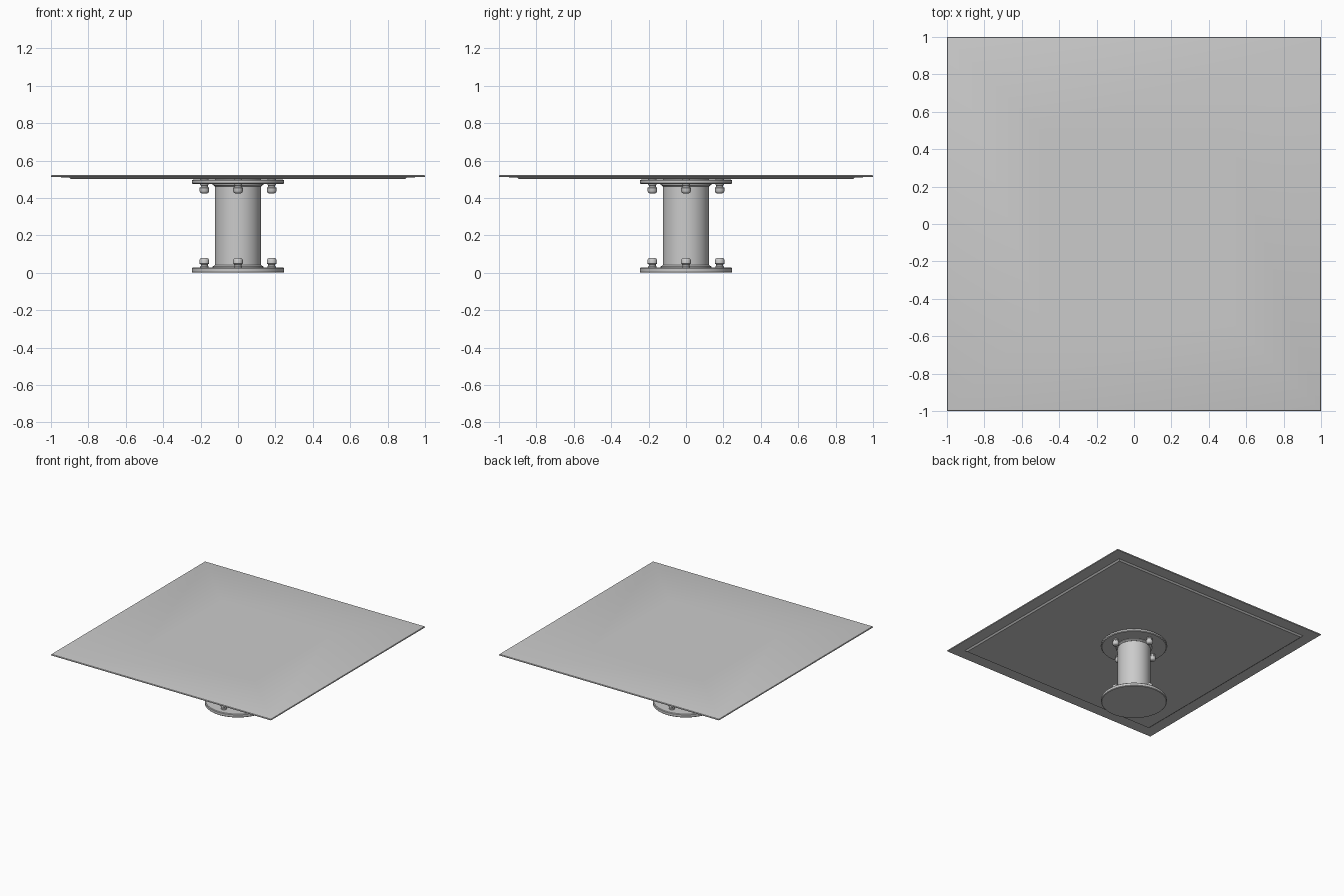
import bpy, bmesh, math

if "Cube" in bpy.data.objects:
    bpy.data.objects.remove(bpy.data.objects["Cube"])


def stack(name, rings, sides, angle=35, loc=(0, 0, 0), flip_z=None):
    """Solid made of regular polygon rings (radius, z), from bottom to top."""
    bm = bmesh.new()
    offset = math.pi / 4 if sides == 4 else 0
    loops = []
    for r, z in rings:
        if flip_z is not None:
            z = flip_z - z
        loops.append([bm.verts.new((r * math.cos(offset + 2 * math.pi * i / sides),
                                    r * math.sin(offset + 2 * math.pi * i / sides), z))
                      for i in range(sides)])
    for a, b in zip(loops, loops[1:]):
        for i in range(sides):
            j = (i + 1) % sides
            bm.faces.new((a[i], a[j], b[j], b[i]))
    bm.faces.new(loops[0][::-1])
    bm.faces.new(loops[-1])
    bmesh.ops.recalc_face_normals(bm, faces=bm.faces)
    mesh = bpy.data.meshes.new(name)
    bm.to_mesh(mesh)
    bm.free()
    obj = bpy.data.objects.new(name, mesh)
    obj.location = loc
    bpy.context.collection.objects.link(obj)
    bpy.ops.object.select_all(action='DESELECT')
    obj.select_set(True)
    bpy.context.view_layer.objects.active = obj
    bpy.ops.object.shade_smooth_by_angle(angle=math.radians(angle))
    return obj


MIRROR = 0.503  # the upper flange mirrors the lower one about mid height

# Square table top with soft edge and raised panel underneath
half = [(0.892, 0.500), (0.905, 0.510), (0.998, 0.511), (1.0, 0.516),
        (0.997, 0.521), (0.99, 0.523), (0.5, 0.523)]
stack("table_top", [(h * math.sqrt(2), z) for h, z in half], 4)

# Central column
stack("column", [(0.123, 0.01), (0.123, 0.501)], 64)

# Flange, weld collar and four bolts at each end
flange = [(0.240, 0.005), (0.247, 0.010), (0.247, 0.023), (0.242, 0.028)]
collar = [(0.135, 0.027), (0.135, 0.033), (0.124, 0.041)]
bolt = [(0.022, 0.003), (0.022, 0.034), (0.019, 0.036), (0.019, 0.044),
        (0.026, 0.049), (0.026, 0.067), (0.022, 0.075), (0.014, 0.079)]
for end, flip in (("lower", None), ("upper", MIRROR)):
    rings = flange if flip else [(0.243, 0.0), (0.247, 0.004)] + flange[2:]
    stack(end + "_flange", rings, 64, flip_z=flip)
    stack(end + "_collar", collar, 64, flip_z=flip)
    for k in range(4):
        a = k * math.pi / 2
        stack(f"{end}_bolt_{k + 1}", bolt, 24, 40,
              (0.18 * math.cos(a), 0.18 * math.sin(a), 0), flip)
